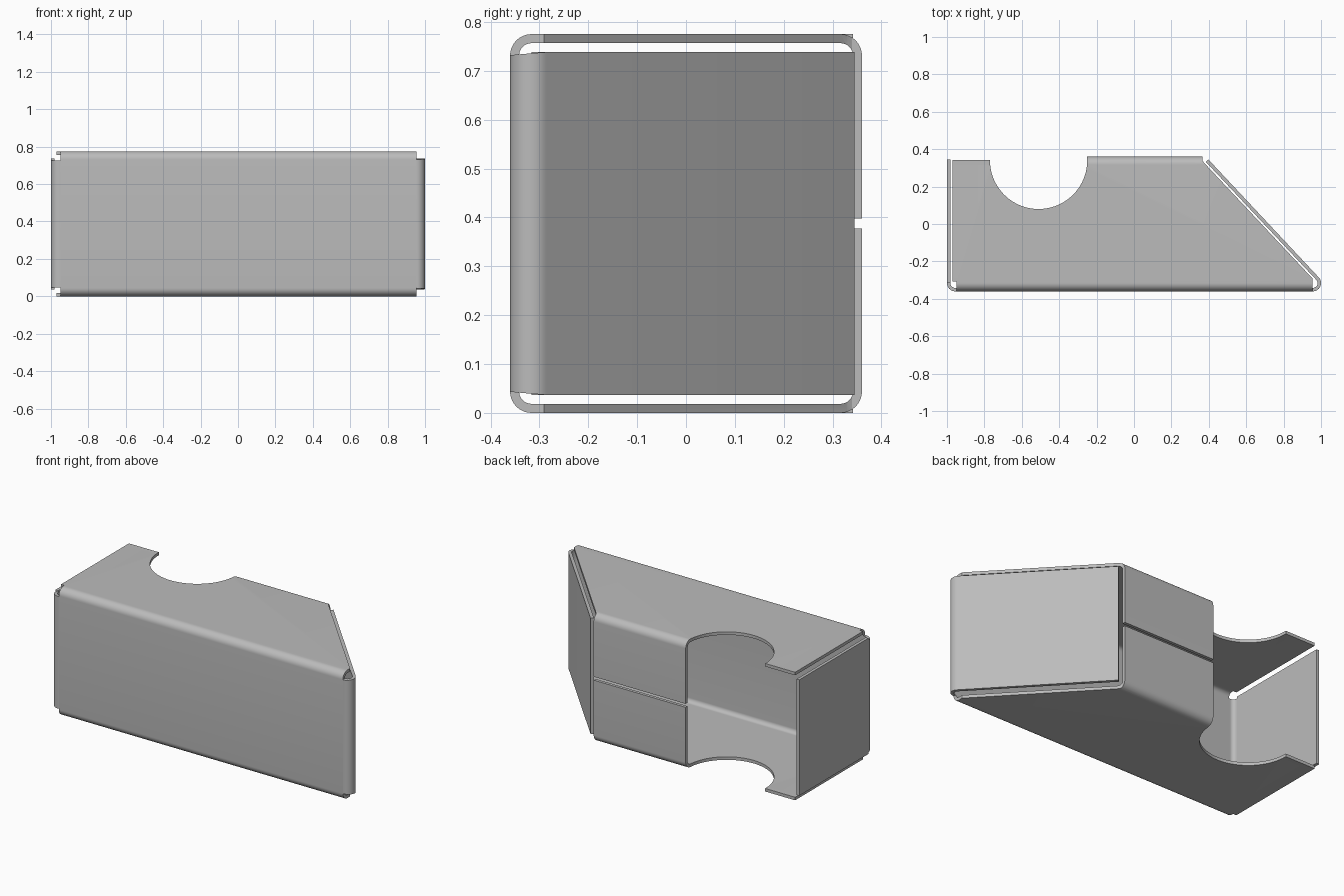
import bpy, bmesh
from math import sin, cos, radians

old = bpy.data.objects.get("Cube")
if old:
    bpy.data.objects.remove(old, do_unlink=True)

R, T = 0.044, 0.0185          # outer bend radius, sheet thickness
Y, X = 0.316, 0.956           # bend centres
H = 0.775                     # overall height
SLANT = 43.1                  # direction the angled wall faces

steel = bpy.data.materials.new("grey_steel")
steel.use_nodes = True
grey = (0.5, 0.5, 0.5, 1)
steel.diffuse_color = grey
steel.node_tree.nodes["Principled BSDF"].inputs["Base Color"].default_value = grey


def arc(cx, cy, a0, a1, n=10):
    return [(cx, cy, a0 + (a1 - a0) * i / n) for i in range(n + 1)]


def sheet(stations):
    """Closed outline of a bent sheet; each station is a centre and a facing angle."""
    def side(r):
        return [(x + r * cos(radians(a)), y + r * sin(radians(a))) for x, y, a in stations]
    return side(R) + side(R - T)[::-1]


def prism(name, outline, lo, hi, axis="z"):
    bm = bmesh.new()
    rings = []
    for w in (lo, hi):
        rings.append([bm.verts.new((u, v, w) if axis == "z" else (w, u, v)) for u, v in outline])
    a, b = rings
    bm.faces.new(a[::-1])
    bm.faces.new(b)
    for i in range(len(a)):
        j = (i + 1) % len(a)
        bm.faces.new((a[i], a[j], b[j], b[i]))
    bmesh.ops.recalc_face_normals(bm, faces=bm.faces)
    mesh = bpy.data.meshes.new(name)
    bm.to_mesh(mesh)
    bm.free()
    mesh.materials.append(steel)
    ob = bpy.data.objects.new(name, mesh)
    bpy.context.collection.objects.link(ob)
    return ob


def select(ob):
    bpy.ops.object.select_all(action="DESELECT")
    ob.select_set(True)
    bpy.context.view_layer.objects.active = ob


# Folded shell: front wall, top and bottom plates, two rear flanges
shell = prism("folded_shell", sheet(
    [(Y, H / 2 - 0.0105, 0)] + arc(Y, R, 0, -90) + arc(-Y, R, -90, -180)
    + arc(-Y, H - R, 180, 90) + arc(Y, H - R, 90, 0) + [(Y, H / 2 + 0.0105, 0)]),
    -1.1, 1.1, "x")

# Plan outline with the round notch, slanted edge and corner reliefs
notch = [(-0.51 + 0.26 * cos(radians(a)), 0.34 + 0.26 * sin(radians(a)))
         for a in [-175 * i / 40 for i in range(41)]]
plan = [(-0.948, -0.4), (0.954, -0.4), (0.954, -0.291), (0.372, 0.33), (0.366, 0.34),
        (0.366, 0.4), (-0.25, 0.4)] + notch + [(-0.769, Y), (-0.97, Y),
        (-0.97, -0.307), (-0.948, -0.307)]
cutter = prism("plan_cutter", plan, -0.1, H + 0.1)
cutter.hide_render = True
mod = shell.modifiers.new("trim", "BOOLEAN")
mod.operation, mod.solver, mod.object = "INTERSECT", "EXACT", cutter
select(shell)
bpy.ops.object.modifier_apply(modifier="trim")
bpy.data.objects.remove(cutter, do_unlink=True)

# Flat rear tabs beside the notch
tab = [(-0.97, Y), (-0.769, Y), (-0.77, 0.342), (-0.97, 0.342)]
parts = [shell, prism("bottom_tab", tab, 0, T), prism("top_tab", tab, H - T, H)]

# Right-hand end wall and its bend
parts.append(prism("end_wall_bend", sheet([(-0.948, -Y, -90)] + arc(-X, -Y, -90, -180)),
                   0.048, H - 0.048))
parts.append(prism("end_wall", sheet([(-X, -Y, -180), (-X, 0.345, -180)]), 0.037, H - 0.037))

# Angled wall with its bend, tapering slightly towards the front
s, L = radians(SLANT), 0.864
slanted = prism("angled_wall", sheet(
    [(0.954, -Y, -90)] + arc(X, -Y, -90, SLANT, 14)
    + [(X - L * sin(s), -Y + L * cos(s), SLANT)]), 0.037, H - 0.037)
for v in slanted.data.vertices:
    inset = 0.006 * min(1, max(0, (-0.29 - v.co.y) / 0.07))
    v.co.z += inset if v.co.z < H / 2 else -inset
parts.append(slanted)

for ob in parts:
    select(ob)
    bpy.ops.object.shade_smooth_by_angle(angle=radians(30))
